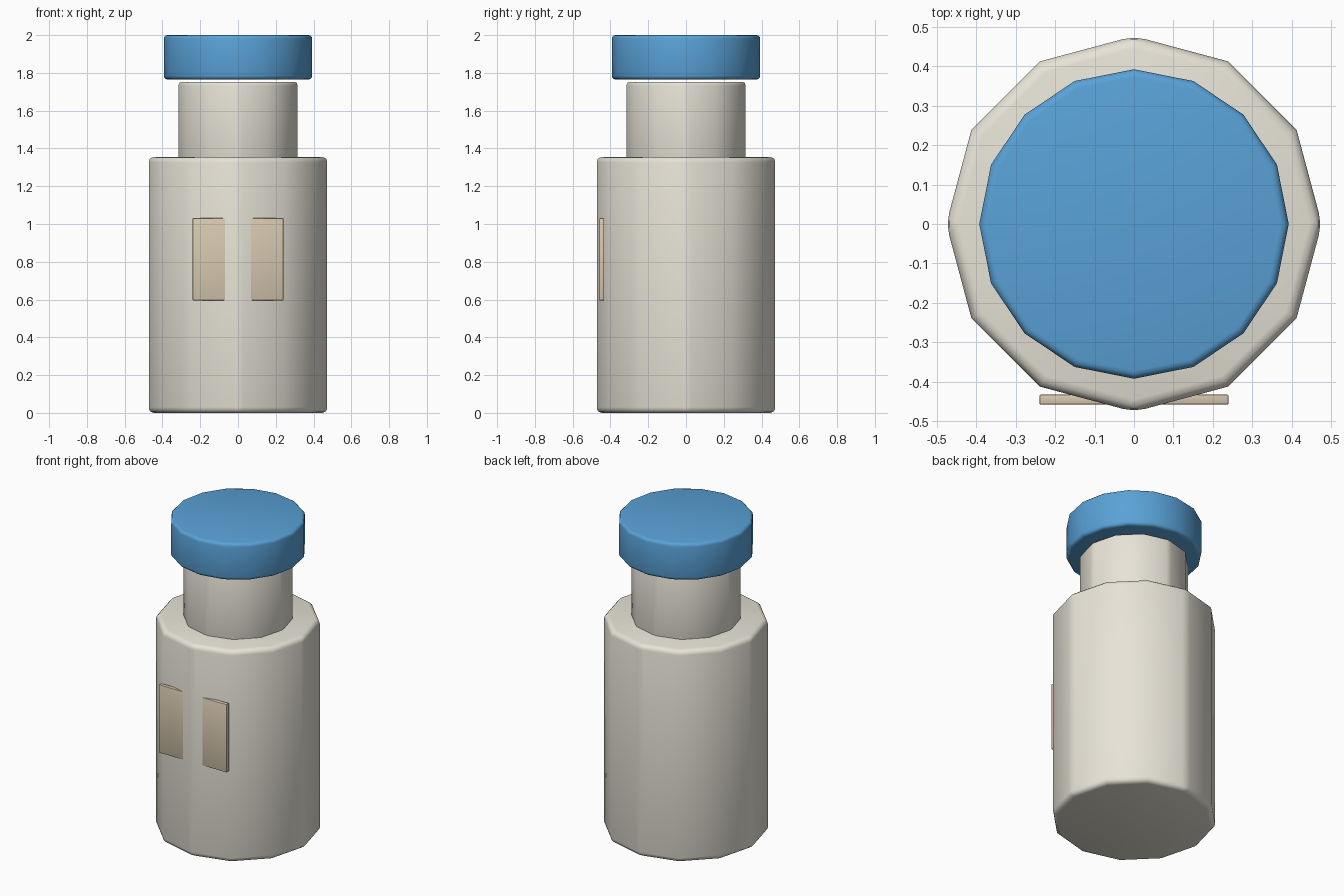
import bpy, bmesh, math

if "Cube" in bpy.data.objects:
    bpy.data.objects.remove(bpy.data.objects["Cube"])

CREAM = (0.80, 0.77, 0.68, 1)
BLUE = (0.10, 0.36, 0.68, 1)
TAN = (0.68, 0.58, 0.43, 1)


def finish(bm, name, color):
    bmesh.ops.recalc_face_normals(bm, faces=bm.faces)
    mesh = bpy.data.meshes.new(name)
    bm.to_mesh(mesh)
    bm.free()
    obj = bpy.data.objects.new(name, mesh)
    bpy.context.collection.objects.link(obj)
    mat = bpy.data.materials.new(name + "_color")
    mat.diffuse_color = color
    mat.use_nodes = True
    mat.node_tree.nodes["Principled BSDF"].inputs["Base Color"].default_value = mat.diffuse_color
    mesh.materials.append(mat)
    bpy.ops.object.select_all(action='DESELECT')
    obj.select_set(True)
    bpy.context.view_layer.objects.active = obj
    bpy.ops.object.shade_smooth_by_angle(angle=math.radians(35))
    return obj


def drum(name, sides, radius, z0, z1, bevel, color, soften_axes=False):
    """Upright prism with rounded rims, optionally softened at the axis corners."""
    bm = bmesh.new()
    ring = [bm.verts.new((radius * math.cos(2 * math.pi * i / sides),
                          radius * math.sin(2 * math.pi * i / sides), z0))
            for i in range(sides)]
    base = bm.faces.new(ring)
    ext = bmesh.ops.extrude_face_region(bm, geom=[base], use_keep_orig=True)
    for v in ext["geom"]:
        if isinstance(v, bmesh.types.BMVert):
            v.co.z = z1

    def wanted(e):
        a, b = (v.co for v in e.verts)
        if abs(a.z - b.z) < 1e-4:
            return True
        return soften_axes and min(abs(a.x), abs(a.y)) < 1e-4

    bmesh.ops.bevel(bm, geom=[e for e in bm.edges if wanted(e)], offset=bevel,
                    segments=3, profile=0.5, affect='EDGES', clamp_overlap=True)
    return finish(bm, name, color)


# Bottle body, neck and floating cap
drum("bottle_body", 12, 0.477, 0.005, 1.355, 0.03, CREAM, True)
drum("bottle_neck", 12, 0.318, 1.32, 1.753, 0.02, CREAM, True)
drum("bottle_cap", 16, 0.393, 1.765, 2.0, 0.02, BLUE)

# Flat label, partly sunk into the front of the body
bm = bmesh.new()
bmesh.ops.create_cube(bm, size=1)
for v in bm.verts:
    v.co = (v.co.x * 0.48, v.co.y * 0.025 - 0.446, v.co.z * 0.435 + 0.813)
bmesh.ops.bevel(bm, geom=bm.edges[:], offset=0.003, segments=2, profile=0.5,
                affect='EDGES')
finish(bm, "front_label", TAN)

# Rest the bottle exactly on the ground
for v in bpy.data.objects["bottle_body"].data.vertices:
    if v.co.z < 0.1:
        v.co.z -= 0.005
